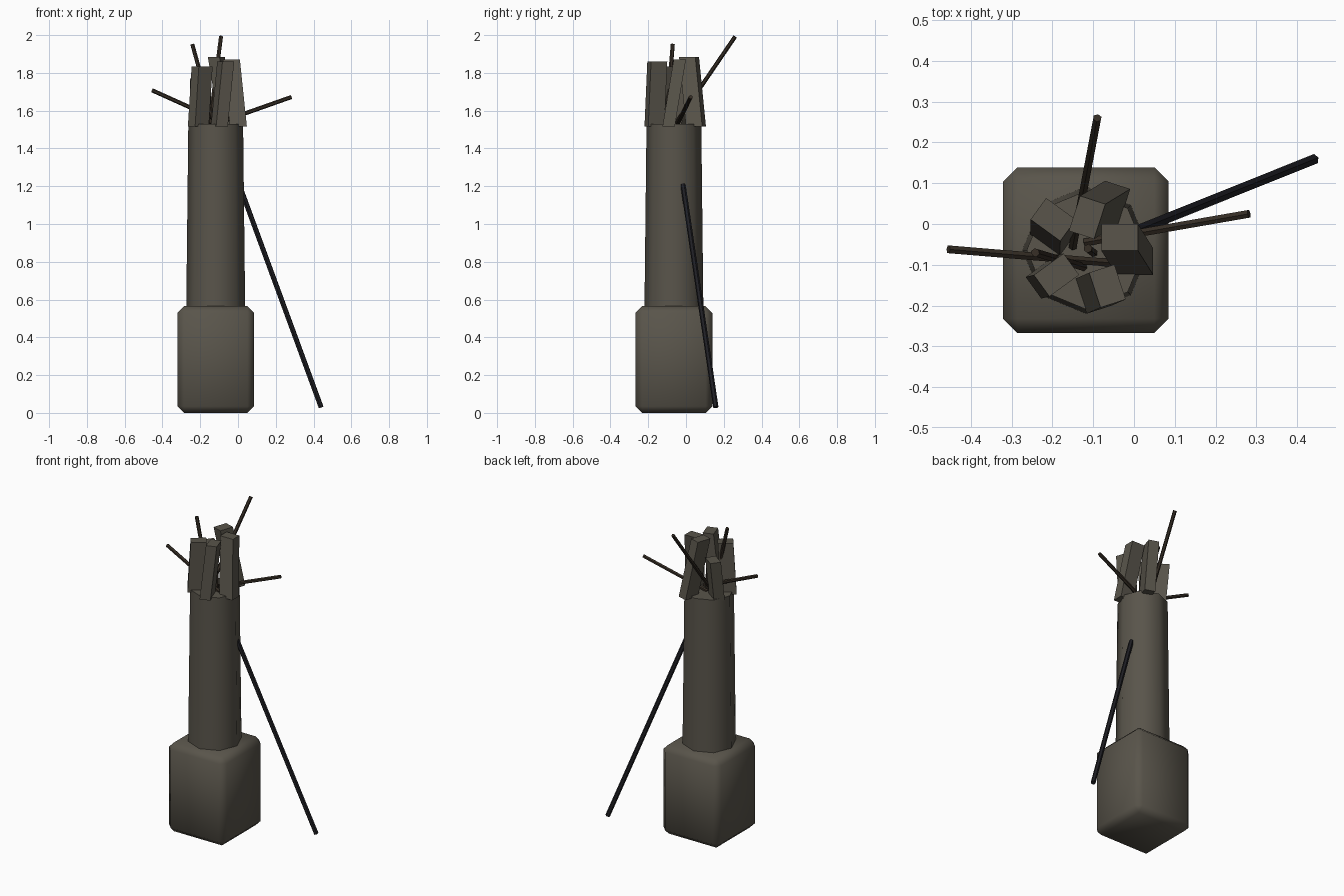
import bpy
import math
from mathutils import Vector

default = bpy.data.objects.get("Cube")
if default:
    bpy.data.objects.remove(default, do_unlink=True)


def make_material(name, rgb):
    mat = bpy.data.materials.new(name)
    mat.use_nodes = True
    mat.diffuse_color = (*rgb, 1)
    shader = mat.node_tree.nodes["Principled BSDF"]
    shader.inputs["Base Color"].default_value = (*rgb, 1)
    shader.inputs["Roughness"].default_value = 0.9
    return mat


STONE = make_material("weathered_stone", (0.10, 0.09, 0.07))
WOOD = make_material("dark_wood", (0.035, 0.026, 0.018))
IRON = make_material("dark_iron", (0.014, 0.014, 0.018))
CX, CY = -0.118, -0.064   # axis of the tower
RIM = 1.53                # top of the column


def finish(name, mat, smooth_angle=None):
    obj = bpy.context.object
    obj.name = name
    obj.data.materials.append(mat)
    if smooth_angle:
        bpy.ops.object.shade_smooth_by_angle(angle=math.radians(smooth_angle))
    return obj


def rod(name, start, end, radius, mat):
    a, b = Vector(start), Vector(end)
    bpy.ops.mesh.primitive_cylinder_add(
        vertices=6, radius=radius, depth=(b - a).length, location=(a + b) / 2,
        rotation=(b - a).to_track_quat("Z", "Y").to_euler())
    return finish(name, mat)


def leaning_block(name, yaw, bottom, top, z_top):
    """Box whose top is shifted sideways, turned to face outward."""
    bpy.ops.mesh.primitive_cube_add(size=1)
    obj = finish(name, STONE)
    turn = math.radians(yaw)
    z_low = RIM - 0.015
    for v in obj.data.vertices:
        x, y = v.co.x * 0.09, v.co.y * 0.065
        centre = top if v.co.z > 0 else bottom
        z = z_top if v.co.z > 0 else z_low
        v.co = (centre[0] + x * math.cos(turn) - y * math.sin(turn),
                centre[1] + x * math.sin(turn) + y * math.cos(turn), z)
    return obj


# Square base with chamfered edges
bpy.ops.mesh.primitive_cube_add(size=1, location=(CX, CY, 0.2825))
base = finish("base", STONE)
for v in base.data.vertices:
    v.co = (v.co.x * 0.406, v.co.y * 0.406, v.co.z * 0.565)
bevel = base.modifiers.new("chamfer", "BEVEL")
bevel.width = 0.035
bevel.segments = 1
bpy.ops.object.modifier_apply(modifier="chamfer")
bpy.ops.object.shade_smooth()

# Tapered eight-sided column
bpy.ops.mesh.primitive_cone_add(vertices=8, radius1=0.156, radius2=0.145,
                                depth=RIM - 0.55,
                                location=(CX, CY, (RIM + 0.55) / 2),
                                rotation=(0, 0, 0))
finish("column", STONE, 60)

# Broken crown of leaning blocks around the rim
crown = [
    ("left", (0.002, -0.092), (-0.035, -0.033), 1.87),
    ("back", (-0.054, 0.053), (-0.115, 0.016), 1.885),
    ("back_right", (-0.199, -0.026), (-0.198, 0.011), 1.77),
    ("front_right", (-0.21, -0.13), (-0.19, -0.125), 1.835),
    ("front", (-0.099, -0.167), (-0.065, -0.152), 1.86),
]
for i, (side, low, high, z_top) in enumerate(crown):
    leaning_block("crown_block_" + side, i * 72, low, high, z_top)

# Loose beams sticking out of the top
beams = [
    ("left", (-0.12, -0.045, RIM), (0.282, 0.025, 1.672)),
    ("right", (-0.06, -0.095, RIM), (-0.455, -0.062, 1.708)),
    ("back", (-0.15, -0.055, RIM), (-0.09, 0.26, 1.992)),
    ("upright", (-0.125, -0.105, RIM), (-0.242, -0.07, 1.952)),
    ("stub", (-0.1, -0.07, RIM), (-0.113, -0.06, 1.72)),
]
for side, start, end in beams:
    rod("beam_" + side, start, end, 0.011, WOOD)

# Long pole leaning against the column
rod("leaning_pole", (0.44, 0.158, 0.03), (0.006, -0.016, 1.21), 0.014, IRON)
